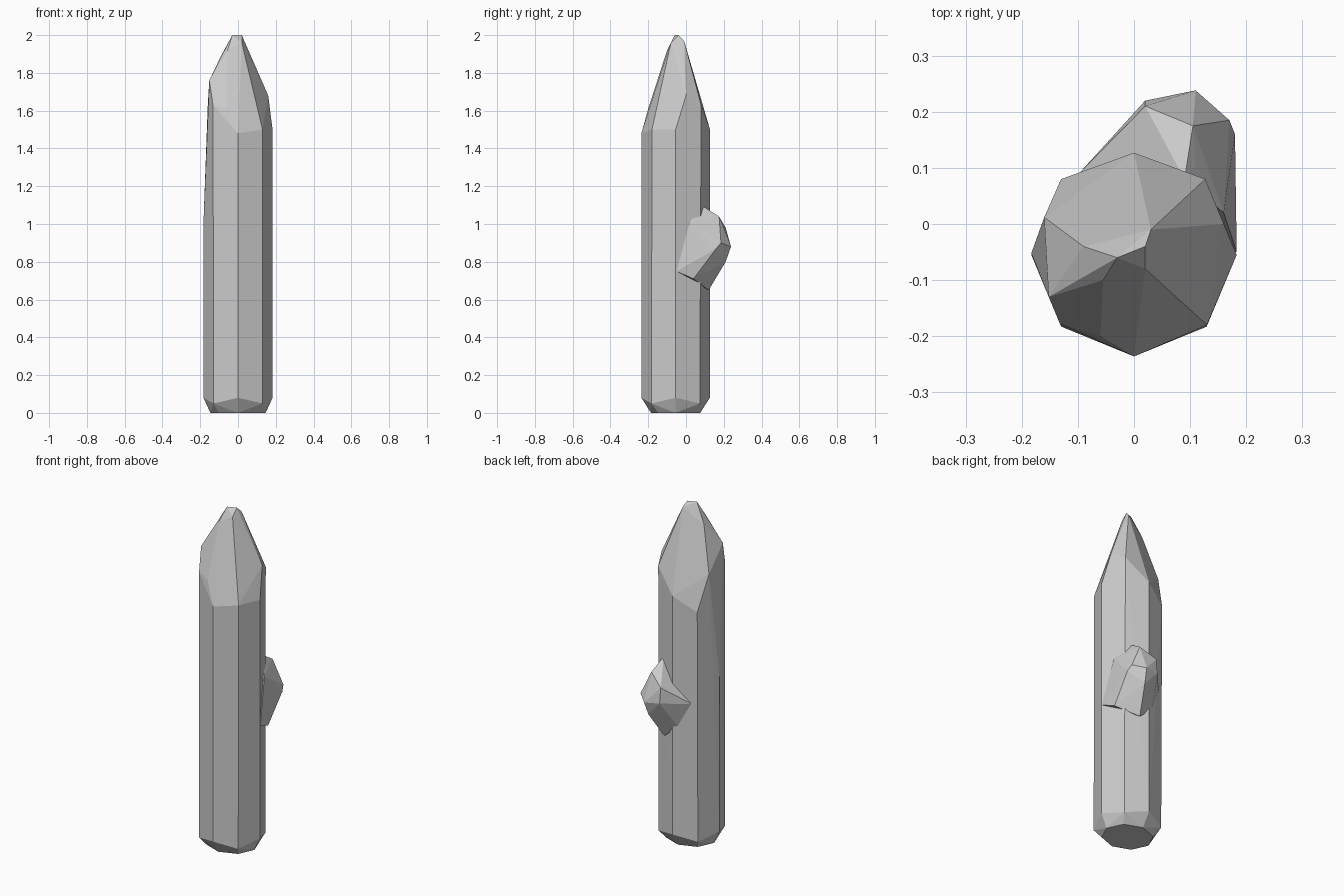
import bpy, bmesh, math

if "Cube" in bpy.data.objects:
    bpy.data.objects.remove(bpy.data.objects["Cube"])


def hull(name, points):
    """Faceted solid wrapped around a few corner points."""
    bm = bmesh.new()
    for p in points:
        bm.verts.new(p)
    res = bmesh.ops.convex_hull(bm, input=bm.verts[:])
    loose = [v for v in bm.verts if not v.link_faces]
    bmesh.ops.delete(bm, geom=loose, context='VERTS')
    bmesh.ops.dissolve_limit(bm, angle_limit=math.radians(1.5),
                             verts=bm.verts[:], edges=bm.edges[:])
    bmesh.ops.recalc_face_normals(bm, faces=bm.faces[:])
    me = bpy.data.meshes.new(name)
    bm.to_mesh(me)
    bm.free()
    ob = bpy.data.objects.new(name, me)
    bpy.context.collection.objects.link(ob)
    return ob


# Shaft: eight-sided trunk section with a chamfered foot
CY = -0.055
section = [(math.sin(i * math.pi / 4) * 0.183, CY - math.cos(i * math.pi / 4) * 0.181)
           for i in range(8)]
foot = [(x * 0.8, CY + (y - CY) * 0.72, 0.0) for x, y in section]
rim = [(x, y, 0.05 + 0.03 * (i % 2 == 0)) for i, (x, y) in enumerate(section)]

# Uneven hewn shoulders, counter-clockwise from the front
shoulders = [(0, -0.236, 1.48), (0.13, -0.18, 1.5), (0.183, -0.055, 1.5),
             (0.16, 0, 1.68), (0.127, 0.08, 1.63), (0, 0.127, 1.5),
             (-0.13, 0.08, 1.42), (-0.16, 0.012, 1.63), (-0.183, -0.052, 1.0),
             (-0.152, -0.13, 1.76), (-0.132, -0.178, 1.63), (-0.06, -0.2, 1.61)]

# Blunt cut tip
tip = [(-0.03, -0.06, 2.0), (0.02, -0.04, 2.0), (0.03, -0.01, 1.97),
       (0.02, -0.08, 1.96), (-0.055, -0.1, 1.92), (-0.09, -0.04, 1.89)]
stake = hull("stake", foot + rim + shoulders + tip)

# Branch stub swelling out of the back right side
knot = hull("knot", [
    (0.09, 0.08, 1.10), (0.11, 0.105, 1.06), (0.105, 0.175, 1.04),
    (0.02, 0.21, 0.98), (0.16, 0.02, 1.01), (0.17, 0.185, 0.90),
    (0.18, 0.16, 0.87), (0.11, 0.238, 0.88), (0.02, 0.22, 0.89),
    (-0.10, 0.088, 0.87), (0.10, 0.21, 0.80), (0.183, -0.05, 0.75),
    (0.17, 0.04, 0.71), (0.06, 0.12, 0.65), (-0.03, 0.11, 0.72),
    (0.0, 0.0, 0.85)])

# Merge the stub into the shaft
mod = stake.modifiers.new("join_knot", 'BOOLEAN')
mod.operation = 'UNION'
mod.solver = 'EXACT'
mod.object = knot
bpy.context.view_layer.objects.active = stake
bpy.ops.object.modifier_apply(modifier=mod.name)
bpy.data.objects.remove(knot)
